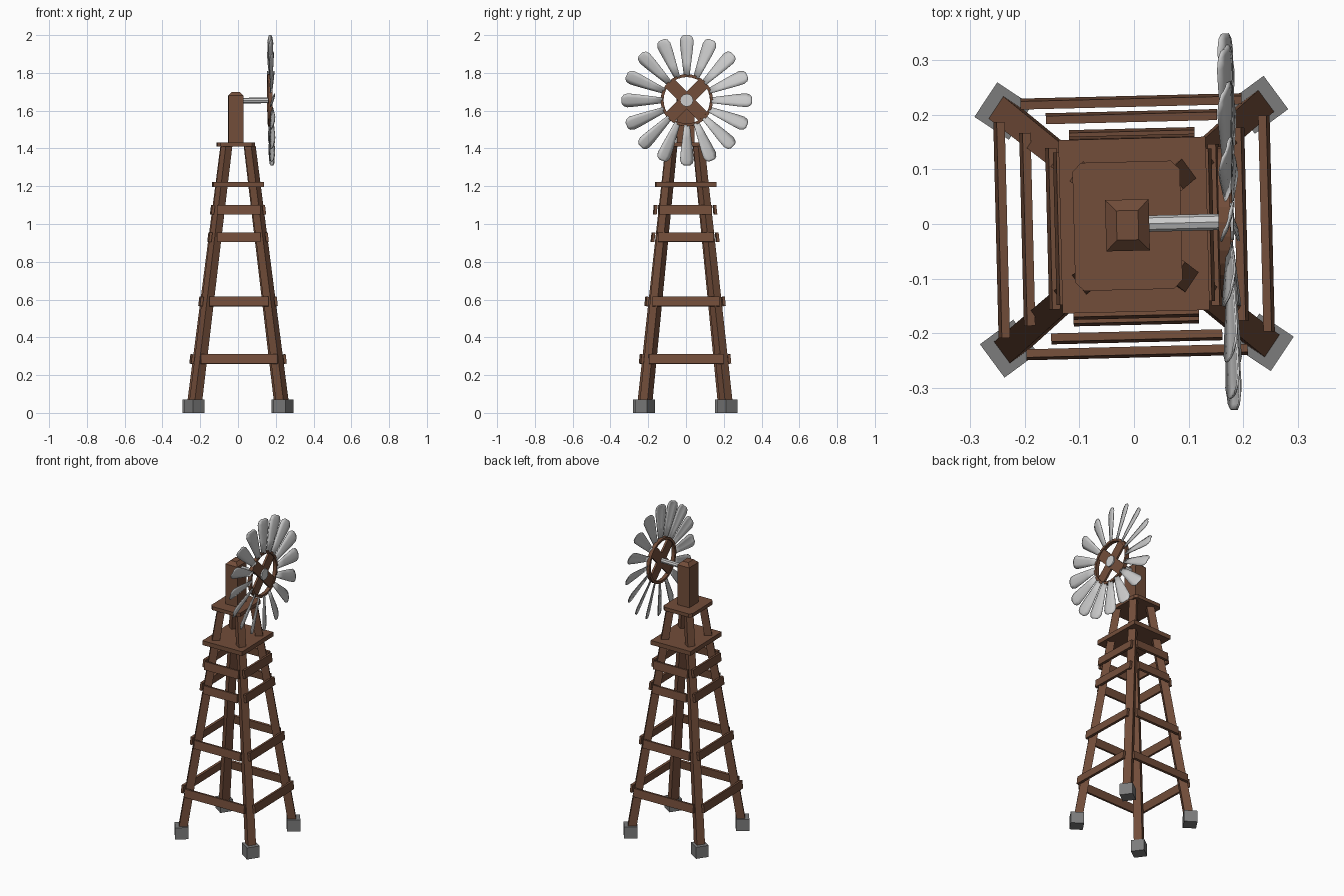
import bpy, bmesh
from math import sin, cos, pi, radians
from mathutils import Matrix, Vector

if "Cube" in bpy.data.objects:
    bpy.data.objects.remove(bpy.data.objects["Cube"])

YAW = Matrix.Rotation(radians(1.4), 4, 'Z')      # whole model sits slightly turned
TOWER = YAW @ Matrix.Translation((0, -0.005, 0))

wood = bpy.data.materials.new("wood")
wood.diffuse_color = (0.17, 0.075, 0.042, 1)
wood.use_nodes = True
wood.node_tree.nodes["Principled BSDF"].inputs["Base Color"].default_value = wood.diffuse_color
stone = bpy.data.materials.new("stone")
stone.diffuse_color = (0.2, 0.2, 0.2, 1)
stone.use_nodes = True
stone.node_tree.nodes["Principled BSDF"].inputs["Base Color"].default_value = stone.diffuse_color


def finish(name, bm, matrix, mat=None):
    bmesh.ops.recalc_face_normals(bm, faces=bm.faces)
    me = bpy.data.meshes.new(name)
    bm.to_mesh(me)
    bm.free()
    me.transform(matrix)
    ob = bpy.data.objects.new(name, me)
    bpy.context.collection.objects.link(ob)
    if mat:
        me.materials.append(mat)
    return ob


def box(name, loc, size, mat=None, rot=Matrix(), base=TOWER):
    bm = bmesh.new()
    bmesh.ops.create_cube(bm, size=1, matrix=Matrix.Diagonal((*size, 1)))
    return finish(name, bm, base @ Matrix.Translation(loc) @ rot, mat)


def disc(name, x0, x1, r, sides, base, mat=None):
    # cylinder along x
    bm = bmesh.new()
    bmesh.ops.create_cone(bm, cap_ends=True, segments=sides, radius1=r, radius2=r, depth=x1 - x0)
    m = Matrix.Translation(((x0 + x1) / 2, 0, 0)) @ Matrix.Rotation(pi / 2, 4, 'Y')
    return finish(name, bm, base @ m, mat)


# Legs and feet, turned towards the corners
for sx, xn in ((-1, "left"), (1, "right")):
    for sy, yn in ((-1, "front"), (1, "back")):
        turn = Matrix.Rotation(radians(35) * sx * sy, 4, 'Z')
        box(f"{yn}_{xn}_foot", (sx * 0.235, sy * 0.218, 0.036), (0.076, 0.076, 0.072), stone, turn)
        bm = bmesh.new()
        bmesh.ops.create_cube(bm, size=1)
        for v in bm.verts:
            top = v.co.z > 0
            s = 0.043 if top else 0.049
            c = Vector((sx * 0.062, sy * 0.072, 1.412)) if top else Vector((sx * 0.233, sy * 0.215, 0.03))
            v.co = c + turn @ Vector((v.co.x * s, v.co.y * s, 0))
        finish(f"{yn}_{xn}_leg", bm, TOWER, wood)

# Cross boards: height, front y, front half length, side x, side half length
for i, (z, y, hx, x, hy) in enumerate([(0.285, 0.230, 0.203, 0.243, 0.198),
                                       (0.59, 0.202, 0.157, 0.196, 0.177),
                                       (0.93, 0.170, 0.115, 0.149, 0.148),
                                       (1.075, 0.158, 0.115, 0.135, 0.14)], 1):
    for s, yn, xn in ((-1, "front", "left"), (1, "back", "right")):
        box(f"{yn}_board_{i}", (0, s * y, z), (2 * hx, 0.015, 0.05), wood,
            Matrix.Rotation(radians(6 * s), 4, 'X'))
        box(f"{xn}_board_{i}", (s * x, 0, z), (0.015, 2 * hy, 0.05), wood,
            Matrix.Rotation(radians(-7 * s), 4, 'Y'))

# Platforms
box("lower_platform", (0, 0.003, 1.21), (0.27, 0.318, 0.027), wood)
plate = box("upper_platform", (-0.012, 0.002, 1.42), (0.197, 0.235, 0.022), wood)
bm = bmesh.new()
bm.from_mesh(plate.data)
upright = [e for e in bm.edges if abs(e.verts[0].co.z - e.verts[1].co.z) > 0.01]
bmesh.ops.bevel(bm, geom=upright, offset=0.016, segments=1, affect='EDGES')
bm.to_mesh(plate.data)
bm.free()

# Head post with chamfered top
post = box("head_post", (-0.012, 0.003, 1.56), (0.08, 0.094, 0.28), wood)
bm = bmesh.new()
bm.from_mesh(post.data)
top = [e for e in bm.edges if min(v.co.z for v in e.verts) > 1.6]
bmesh.ops.bevel(bm, geom=top, offset=0.02, segments=1, affect='EDGES')
bm.to_mesh(post.data)
bm.free()

# Shaft and hub
ROTOR = YAW @ Matrix.Translation((0.175, 0, 1.655)) @ Matrix.Rotation(radians(-0.8), 4, 'Y')
disc("shaft", -0.16, 0.0, 0.015, 8, ROTOR)
disc("hub", -0.012, 0.008, 0.034, 12, ROTOR)

# Wheel ring: rectangular section swept in a circle
bm = bmesh.new()
n = 32
section = [(-0.018, 0.123), (0.004, 0.123), (0.004, 0.138), (-0.018, 0.138)]
rows = [[bm.verts.new((x, r * cos(2 * pi * k / n), r * sin(2 * pi * k / n))) for x, r in section]
        for k in range(n)]
for k in range(n):
    a, b = rows[k], rows[(k + 1) % n]
    for j in range(4):
        bm.faces.new((a[j], a[(j + 1) % 4], b[(j + 1) % 4], b[j]))
finish("wheel_ring", bm, ROTOR, wood)

# Crossed wheel spokes
for i, a in enumerate((45, -45)):
    box(f"wheel_spoke_{i + 1}", (0, 0, 0), (0.012, 0.25, 0.066), wood,
        Matrix.Translation((-0.008 + 0.002 * i, 0, 0)) @ Matrix.Rotation(radians(a), 4, 'X'), ROTOR)

# Sixteen pitched, slightly cupped blades: radius, half width
outline = [(0.13, 0.015), (0.2, 0.024), (0.27, 0.033), (0.315, 0.037), (0.335, 0.030), (0.345, 0.016)]
pitch = radians(19)
for i in range(16):
    bm = bmesh.new()
    grid = []
    for r, w in outline:
        grid.append([bm.verts.new((-sin(pitch) * t * w + 0.006 * (1 - t * t) * w / 0.037,
                                   r, cos(pitch) * t * w * 1.03)) for t in (-1, -0.4, 0.4, 1)])
    for a, b in zip(grid, grid[1:]):
        for j in range(3):
            bm.faces.new((a[j], a[j + 1], b[j + 1], b[j]))
    blade = finish(f"blade_{i + 1}", bm, ROTOR @ Matrix.Rotation(2 * pi * i / 16, 4, 'X'))
    blade.data.shade_smooth()
    sol = blade.modifiers.new("thickness", 'SOLIDIFY')
    sol.thickness = 0.004
    sol.offset = 0
